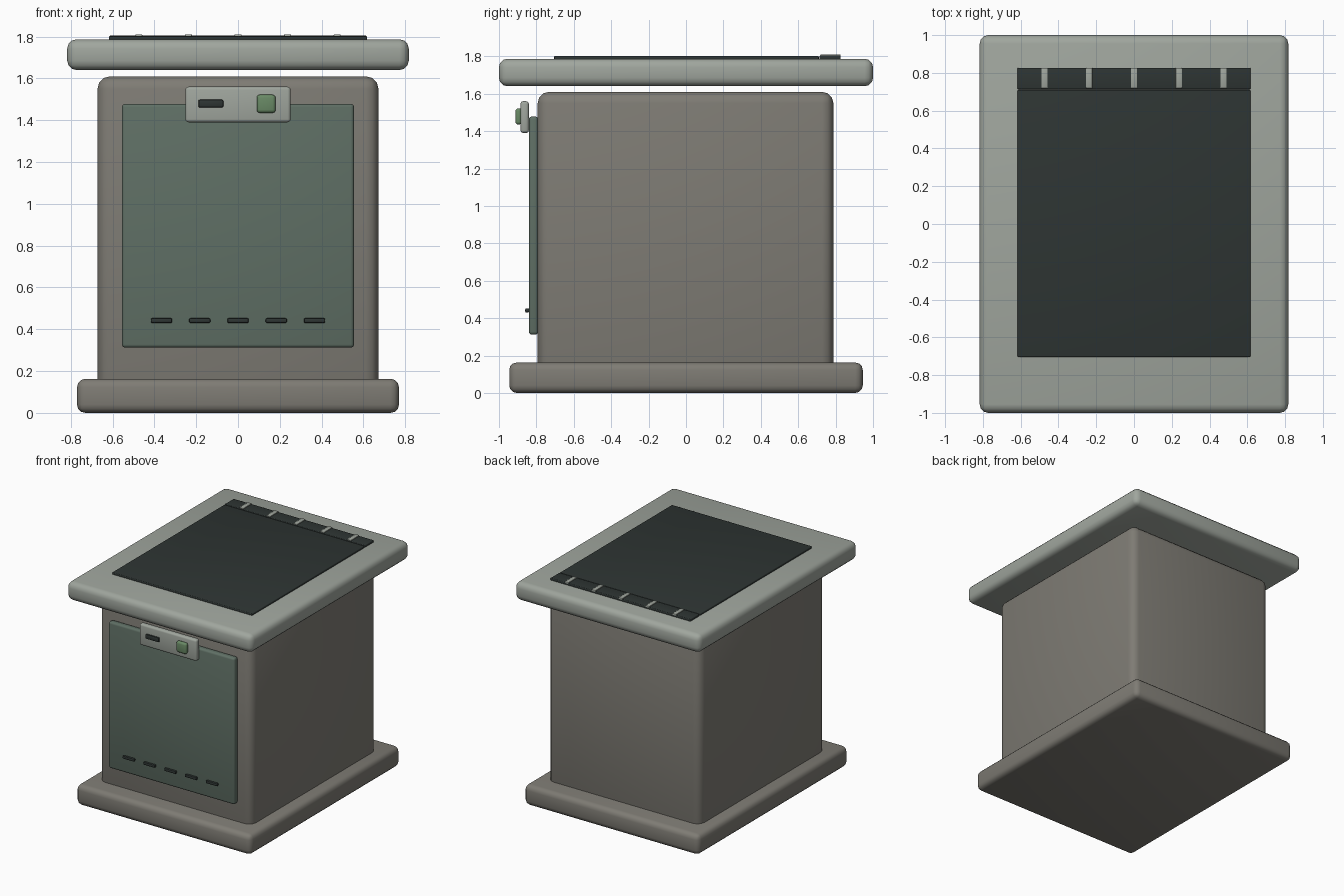
import bpy
import math

if "Cube" in bpy.data.objects:
    bpy.data.objects.remove(bpy.data.objects["Cube"])


def material(name, rgb):
    m = bpy.data.materials.new(name)
    m.diffuse_color = (*rgb, 1)
    m.use_nodes = True
    m.node_tree.nodes["Principled BSDF"].inputs["Base Color"].default_value = m.diffuse_color
    return m


WARM = material("warm_grey", (0.21, 0.20, 0.175))
PALE = material("pale_grey", (0.35, 0.38, 0.34))
DOOR = material("dull_green", (0.115, 0.16, 0.13))
DARK = material("dark_grey", (0.027, 0.035, 0.033))
GREEN = material("button_green", (0.14, 0.25, 0.13))


def box(name, x, y, z, bevel, mat, segments=3):
    """Rounded box from (min, max) ranges on each axis."""
    centre = [(a + b) / 2 for a, b in (x, y, z)]
    bpy.ops.mesh.primitive_cube_add(size=1, location=centre)
    ob = bpy.context.object
    ob.name = name
    ob.scale = [b - a for a, b in (x, y, z)]
    bpy.ops.object.transform_apply(location=False, rotation=False, scale=True)
    ob.data.materials.append(mat)
    mod = ob.modifiers.new("rounding", 'BEVEL')
    mod.width = bevel
    mod.segments = segments
    bpy.ops.object.modifier_apply(modifier=mod.name)
    bpy.ops.object.shade_smooth_by_angle(angle=math.radians(35))
    return ob


# Cabinet: plinth, body and overhanging lid
box("plinth", (-0.77, 0.77), (-0.945, 0.945), (0, 0.163), 0.04, WARM)
box("body", (-0.672, 0.672), (-0.793, 0.788), (0.09, 1.61), 0.06, WARM)
box("lid", (-0.817, 0.817), (-1, 1), (1.64, 1.787), 0.045, PALE)

# Dark inset panel on the lid, with a hinge strip and pale ribs behind it
box("top_panel", (-0.617, 0.617), (-0.705, 0.71), (1.78, 1.802), 0.006, DARK)
box("rear_strip", (-0.617, 0.617), (0.713, 0.827), (1.78, 1.804), 0.006, DARK)
for i in range(5):
    x = (i - 2) * 0.237
    box(f"strip_rib_{i + 1}", (x - 0.017, x + 0.017), (0.718, 0.827),
        (1.79, 1.81), 0.004, PALE, 2)

# Front door with a row of vent slots
box("door", (-0.555, 0.555), (-0.84, -0.79), (0.312, 1.478), 0.016, DOOR)
for i in range(5):
    x = (i - 2) * 0.183
    box(f"vent_slot_{i + 1}", (x - 0.051, x + 0.051), (-0.86, -0.838),
        (0.43, 0.453), 0.007, DARK, 2)

# Control plate with handle slot and button
box("control_plate", (-0.252, 0.252), (-0.885, -0.84), (1.39, 1.56), 0.015, PALE)
box("handle_slot", (-0.19, -0.07), (-0.898, -0.88), (1.46, 1.498), 0.008, DARK, 2)
box("button", (0.09, 0.18), (-0.912, -0.878), (1.435, 1.522), 0.015, GREEN)
